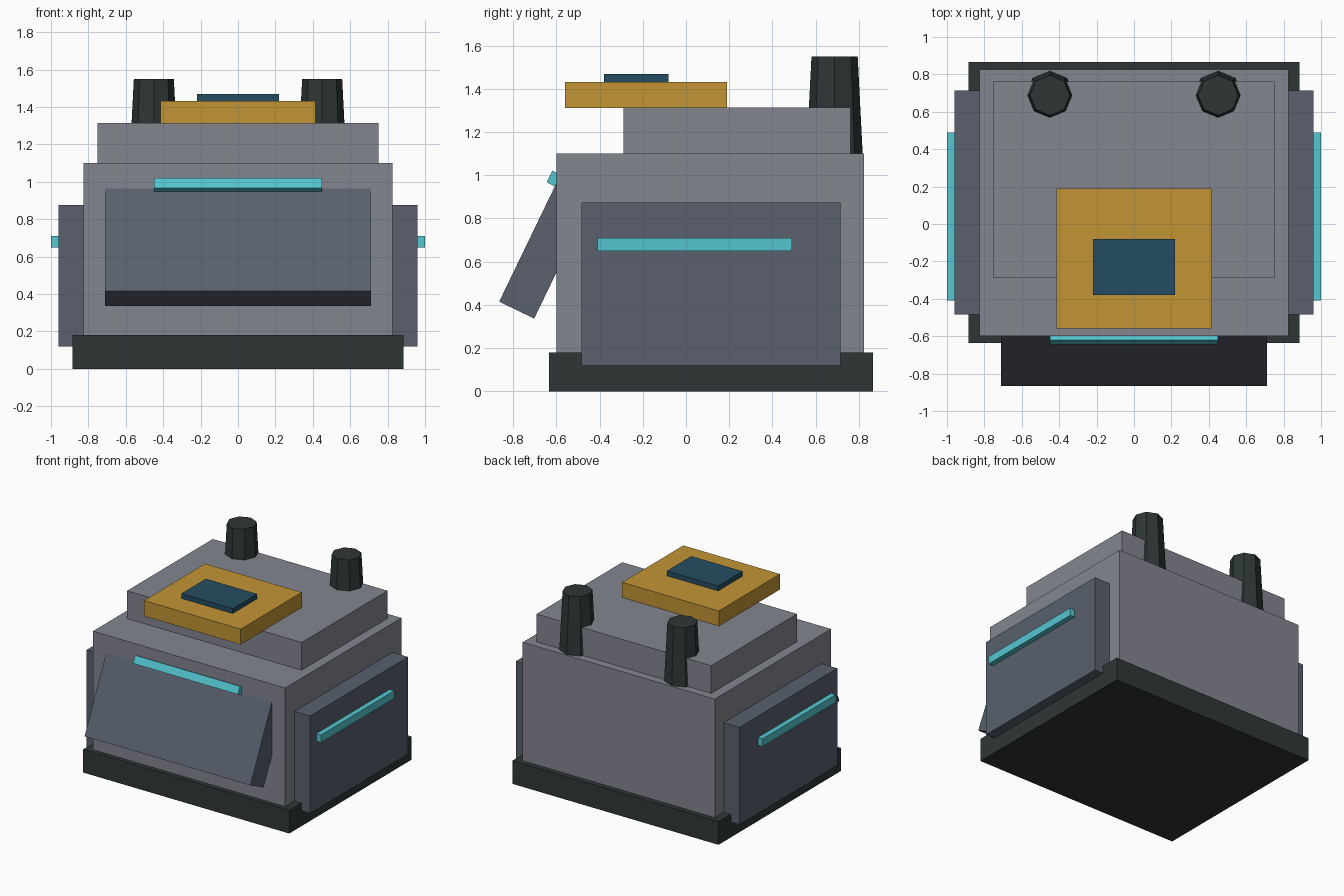
import bpy
import math
from mathutils import Matrix, Vector

if "Cube" in bpy.data.objects:
    bpy.data.objects.remove(bpy.data.objects["Cube"], do_unlink=True)


def material(name, r, g, b):
    m = bpy.data.materials.new(name)
    m.use_nodes = True
    m.diffuse_color = (r, g, b, 1)
    m.node_tree.nodes["Principled BSDF"].inputs["Base Color"].default_value = (r, g, b, 1)
    return m


wall_grey = material("wall grey", 0.23, 0.24, 0.28)
panel_grey = material("panel grey", 0.10, 0.118, 0.153)
dark = material("dark base", 0.028, 0.037, 0.037)
cyan = material("glowing cyan", 0.088, 0.56, 0.63)
amber = material("amber", 0.54, 0.30, 0.035)
navy = material("deep blue", 0.018, 0.075, 0.12)


def box(name, mat, x, y, z):
    """Box spanning the given (low, high) ranges."""
    lows, highs = zip(x, y, z)
    bpy.ops.mesh.primitive_cube_add(size=1)
    ob = bpy.context.object
    ob.name = name
    size = Vector(highs) - Vector(lows)
    centre = (Vector(highs) + Vector(lows)) / 2
    ob.data.transform(Matrix.Translation(centre) @ Matrix.Diagonal(size).to_4x4())
    ob.data.materials.append(mat)
    return ob


def tilted_box(name, mat, half_width, depth, height, corner):
    """Box leaning back, placed by its lower front edge."""
    ob = box(name, mat, (-half_width, half_width), (0, depth), (0, height))
    ob.location = (0, *corner)
    ob.rotation_euler.x = -0.45
    return ob


# Stacked main volumes
box("base", dark, (-0.885, 0.885), (-0.635, 0.865), (0, 0.18))
box("body", wall_grey, (-0.825, 0.825), (-0.6, 0.825), (0.18, 1.1))
box("upper_deck", wall_grey, (-0.75, 0.75), (-0.29, 0.762), (1.1, 1.315))

# Overhanging roof plate and its inset pad
box("roof_plate", amber, (-0.415, 0.415), (-0.56, 0.19), (1.312, 1.432))
box("roof_pad", navy, (-0.22, 0.22), (-0.38, -0.08), (1.432, 1.47))

# Leaning front panel with light bar
tilted_box("front_panel", panel_grey, 0.712, 0.18, 0.7, (-0.865, 0.415))
tilted_box("front_light", cyan, 0.45, 0.08, 0.06, (-0.645, 0.967))

# Side panels, side lights and chimneys
for side, s in (("left", 1), ("right", -1)):
    box(side + "_panel", panel_grey, sorted((s * 0.8, s * 0.96)), (-0.485, 0.715), (0.12, 0.875))
    box(side + "_light", cyan, sorted((s * 0.95, s)), (-0.41, 0.49), (0.65, 0.71))
    bpy.ops.mesh.primitive_cone_add(vertices=8, radius1=0.13, radius2=0.107, depth=0.45,
                                    location=(s * 0.45, 0.688, 1.325))
    chimney = bpy.context.object
    chimney.name = side + "_chimney"
    chimney.data.materials.append(dark)
